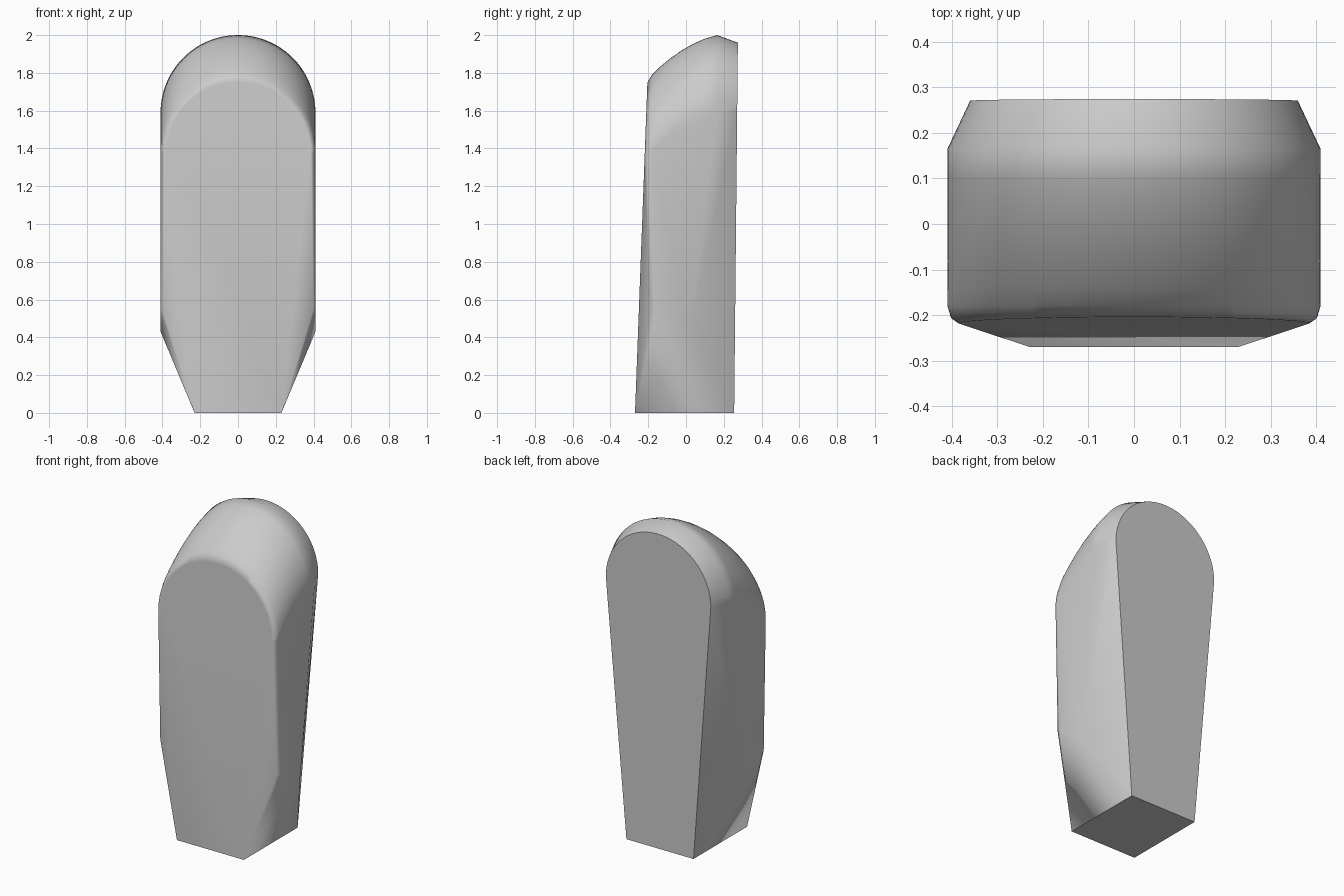
import bpy, bmesh, math

cube = bpy.data.objects.get("Cube")
if cube:
    bpy.data.objects.remove(cube, do_unlink=True)

SEGMENTS = 48
HALF_WIDTH = 0.41


def front_y(z):
    """Depth of the slightly leaning front plane."""
    return -0.27 + 0.0375 * z


def arch(radius, top, y_at):
    """Semicircular arch in x and z, with its depth given by y_at(z)."""
    points = []
    for i in range(SEGMENTS + 1):
        a = math.pi * i / SEGMENTS
        z = top - radius + radius * math.sin(a)
        points.append((radius * math.cos(a), y_at(z), z))
    return points


points = []

# Rounded front rim, lying on the front plane
points += arch(0.385, 1.75, front_y)
points += arch(0.402, 1.768, lambda z: front_y(z) + 0.012)

# Domed crown: the same arch swept along a curved profile (depth, top height)
crown = [(-0.18, 1.79), (-0.14, 1.83), (-0.08, 1.88), (-0.02, 1.921),
         (0.04, 1.955), (0.10, 1.981), (0.165, 2.0)]
for depth, top in crown:
    points += arch(HALF_WIDTH, top, lambda z, d=depth: d)

# Back rim, set in from the widest arch
points += arch(0.36, 1.96, lambda z: 0.255 + 0.01 * z)

# Base corners and the lower corners of the flat sides
for side in (-1, 1):
    points += [(side * 0.23, -0.27, 0), (side * 0.23, 0.255, 0),
               (side * 0.40, -0.19, 0.55), (side * HALF_WIDTH, -0.16, 0.54),
               (side * HALF_WIDTH, 0.02, 0.43)]

# The faceted body is the convex skin around these outlines
bm = bmesh.new()
for p in points:
    bm.verts.new(p)
bmesh.ops.remove_doubles(bm, verts=bm.verts[:], dist=0.0005)
bmesh.ops.convex_hull(bm, input=bm.verts[:])
loose = [v for v in bm.verts if not v.link_faces]
bmesh.ops.delete(bm, geom=loose, context='VERTS')
bmesh.ops.dissolve_limit(bm, angle_limit=math.radians(0.5),
                         verts=bm.verts[:], edges=bm.edges[:])
bmesh.ops.recalc_face_normals(bm, faces=bm.faces[:])
mesh = bpy.data.meshes.new("rounded_body")
bm.to_mesh(mesh)
bm.free()

body = bpy.data.objects.new("rounded_body", mesh)
bpy.context.collection.objects.link(body)

# Plain grey material
grey = bpy.data.materials.new("light_grey")
grey.use_nodes = True
colour = (0.6, 0.6, 0.6, 1)
grey.diffuse_color = colour
grey.node_tree.nodes["Principled BSDF"].inputs["Base Color"].default_value = colour
mesh.materials.append(grey)

# Soft facets with crisp base and back edges
bpy.ops.object.select_all(action='DESELECT')
body.select_set(True)
bpy.context.view_layer.objects.active = body
bpy.ops.object.shade_smooth_by_angle(angle=math.radians(40))
normals = body.modifiers.new("facet_normals", 'WEIGHTED_NORMAL')
normals.keep_sharp = True
